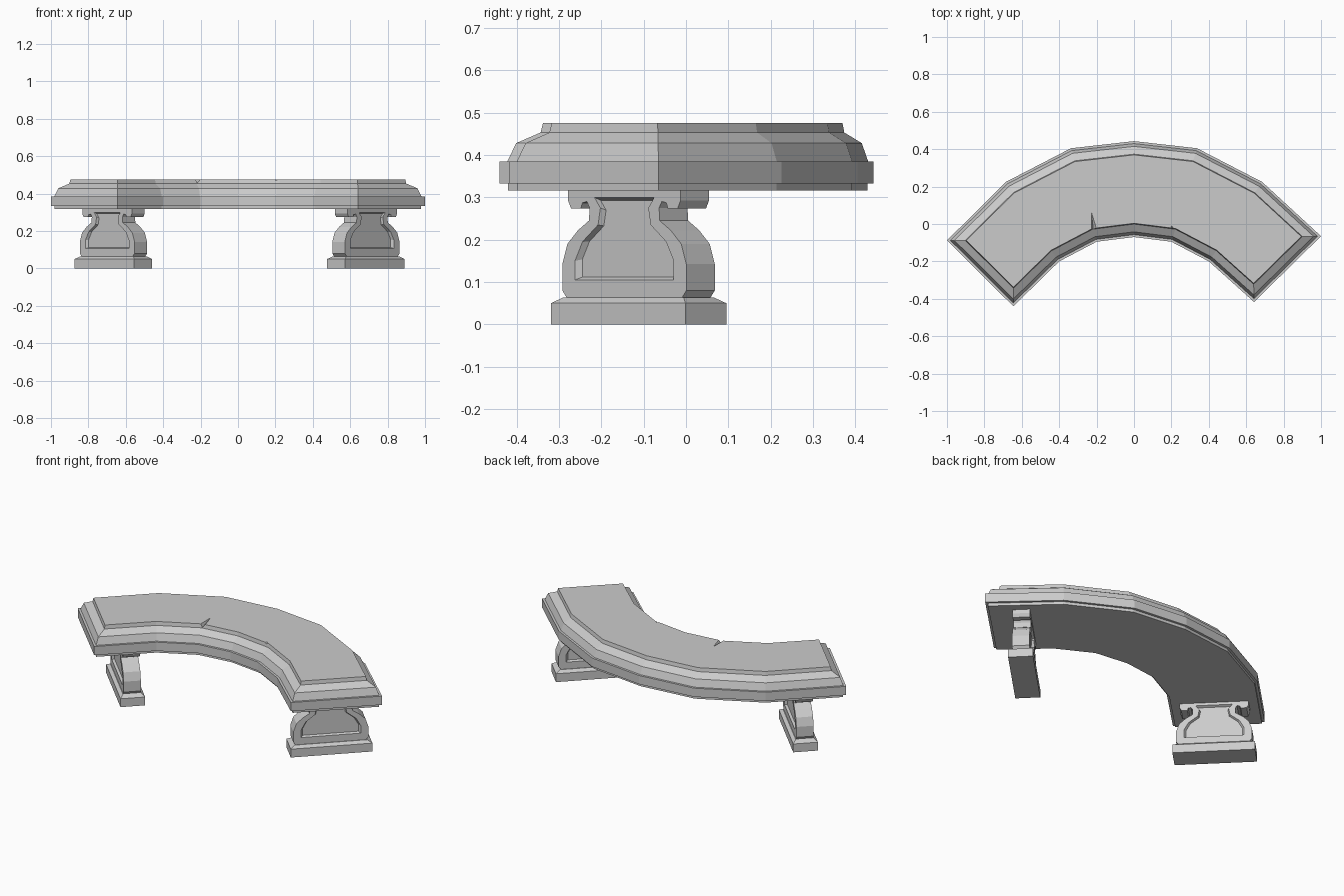
import bpy, bmesh
from math import radians
from mathutils import Vector

if "Cube" in bpy.data.objects:
    bpy.data.objects.remove(bpy.data.objects["Cube"])


def add_object(name, bm):
    bmesh.ops.recalc_face_normals(bm, faces=bm.faces[:])
    mesh = bpy.data.meshes.new(name)
    bm.to_mesh(mesh)
    bm.free()
    obj = bpy.data.objects.new(name, mesh)
    bpy.context.collection.objects.link(obj)
    return obj


def loft(name, rings):
    """Skin a list of equal-length point rings and cap both ends."""
    bm = bmesh.new()
    loops = [[bm.verts.new(p) for p in ring] for ring in rings]
    n = len(loops[0])
    for a, b in zip(loops, loops[1:]):
        for i in range(n):
            j = (i + 1) % n
            bm.faces.new((a[i], a[j], b[j], b[i]))
    bm.faces.new(loops[0])
    bm.faces.new(loops[-1])
    return add_object(name, bm)


def hull(name, points):
    bm = bmesh.new()
    for p in points:
        bm.verts.new(p)
    bmesh.ops.convex_hull(bm, input=bm.verts[:])
    return add_object(name, bm)


def inset(points, d):
    """Mitred inward offset of a clockwise outline."""
    pts = [Vector(p) for p in points]
    out = []
    for i, p in enumerate(pts):
        e1 = (p - pts[i - 1]).normalized()
        e2 = (pts[(i + 1) % len(pts)] - p).normalized()
        n1, n2 = Vector((e1.y, -e1.x)), Vector((e2.y, -e2.x))
        out.append(p + (n1 + n2) * d / (1 + n1.dot(n2)))
    return out


def cut(obj, cutter):
    mod = obj.modifiers.new("cut", 'BOOLEAN')
    mod.operation = 'DIFFERENCE'
    mod.solver = 'EXACT'
    mod.object = cutter
    bpy.context.view_layer.objects.active = obj
    bpy.ops.object.modifier_apply(modifier=mod.name)
    bpy.data.objects.remove(cutter)


# Curved seat slab: stepped edge moulding around the arc outline
outline = [(0, .443), (.337, .405), (.685, .225), (1, -.065), (.642, -.417),
           (.4, -.2), (.2, -.095), (0, -.07), (-.2, -.095), (-.4, -.2),
           (-.645, -.44), (-1, -.088), (-.685, .225), (-.337, .405)]
moulding = [(.014, .316), (.014, .333), (0, .333), (0, .385), (.013, .385),
            (.028, .428), (.069, .453), (.073, .475)]
seat = loft("seat", [[(p.x, p.y, z) for p in inset(outline, d)] for d, z in moulding])

# Chips in the front edge of the seat
cut(seat, hull("crack", [(-.23, .08, .478), (-.235, -.05, .49),
                         (-.18, -.05, .49), (-.215, -.05, .45)]))
cut(seat, hull("chip", [(.2, .0, .48), (.15, -.06, .49),
                        (.26, -.06, .49), (.21, -.06, .45)]))

# Pedestal half profiles: body with scrolled cap, and its recessed panel
half_body = [(.19, .06), (.207, .08), (.207, .142), (.19, .19), (.155, .222),
             (.118, .245), (.116, .275), (.125, .29), (.14, .287), (.145, .274),
             (.178, .274), (.188, .293), (.188, .318)]
half_panel = [(.165, .105), (.165, .15), (.14, .195), (.088, .235), (.08, .275), (.1, .3)]


def mirrored(half):
    return half + [(-x, z) for x, z in reversed(half)]


def panel_ring(y, s):
    return [(x * s, y, .2 + (z - .2) * s) for x, z in mirrored(half_panel)]


body = loft("right_pedestal", [[(x, y, z) for x, z in mirrored(half_body)]
                               for y in (-.0475, .0475)])
for side in (-1, 1):
    cut(body, loft("panel_cutter", [panel_ring(side * .06, 1.06),
                                    panel_ring(side * .034, .93)]))

# Chamfered foot block
foot = loft("right_foot", [[(sx * a, sy * b, z) for sx, sy in
                            ((1, 1), (1, -1), (-1, -1), (-1, 1))]
                           for a, b, z in ((.225, .068, 0), (.225, .068, .05),
                                           (.2, .05, .064))])

# Place the right support and copy it to the left
for part in (body, foot):
    twin = part.copy()
    twin.name = part.name.replace("right", "left")
    bpy.context.collection.objects.link(twin)
    part.location = (.684, -.112, 0)
    part.rotation_euler.z = radians(45)
    twin.location = (-.666, -.112, 0)
    twin.rotation_euler.z = radians(-45)
